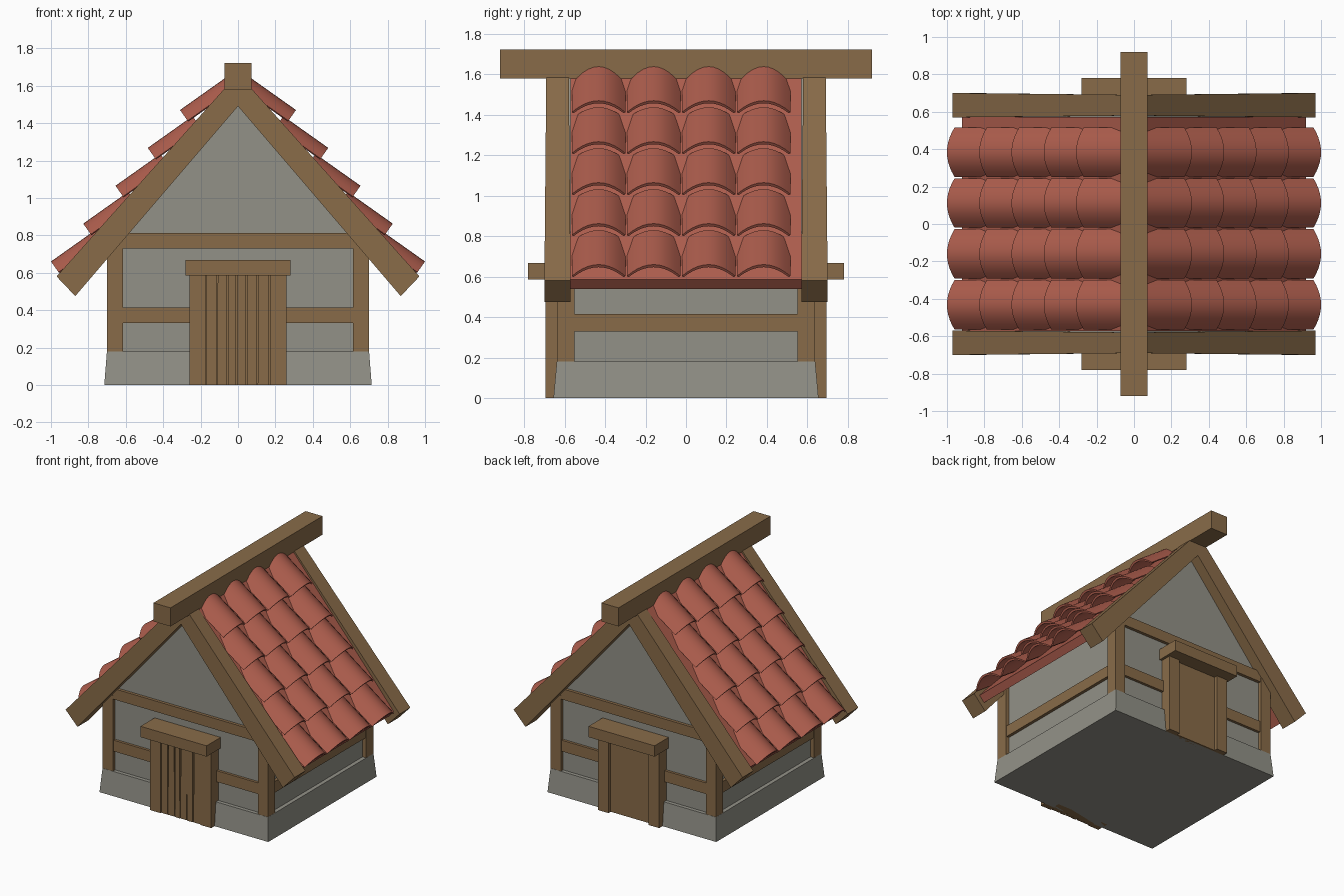
import bpy, bmesh, math, random
from mathutils import Vector

random.seed(4)
if "Cube" in bpy.data.objects:
    bpy.data.objects.remove(bpy.data.objects["Cube"])


def material(name, color):
    m = bpy.data.materials.new(name)
    m.use_nodes = True
    m.diffuse_color = color
    m.node_tree.nodes["Principled BSDF"].inputs["Base Color"].default_value = color
    return m


WOOD = material("brown wood", (0.25, 0.148, 0.066, 1))
STONE = material("grey plaster", (0.29, 0.285, 0.245, 1))
CLAY = material("red clay", (0.42, 0.11, 0.074, 1))


def prism_mesh(name, profile, y0, y1, mat):
    """Extrude an xz profile from y0 to y1."""
    bm = bmesh.new()
    face = bm.faces.new([bm.verts.new((x, y0, z)) for x, z in profile])
    ext = bmesh.ops.extrude_face_region(bm, geom=[face])
    new = [v for v in ext["geom"] if isinstance(v, bmesh.types.BMVert)]
    bmesh.ops.translate(bm, verts=new, vec=(0, y1 - y0, 0))
    bmesh.ops.recalc_face_normals(bm, faces=bm.faces)
    me = bpy.data.meshes.new(name)
    bm.to_mesh(me)
    bm.free()
    me.materials.append(mat)
    return me


def place(name, me, loc=(0, 0, 0), turn=0):
    ob = bpy.data.objects.new(name, me)
    ob.location = loc
    ob.rotation_euler.z = turn
    bpy.context.scene.collection.objects.link(ob)
    return ob


def prism(name, profile, y0, y1, mat):
    return place(name, prism_mesh(name, profile, y0, y1, mat))


def box(name, x, y, z, mat=WOOD):
    rect = [(x[0], z[0]), (x[1], z[0]), (x[1], z[1]), (x[0], z[1])]
    return prism(name, rect, y[0], y[1], mat)


def span(side, a, b):
    return sorted((side * a, side * b))


# Stone footing, slightly narrower at the top
footing = box("footing", (-0.715, 0.715), (-0.655, 0.655), (0, 0.18), STONE)
for v in footing.data.vertices:
    if v.co.z > 0.1:
        v.co.x *= 0.98
        v.co.y *= 0.975

# Plastered body with gables
prism("walls", [(-0.67, 0.17), (0.67, 0.17), (0.67, 0.82), (0, 1.6), (-0.67, 0.82)],
      -0.61, 0.61, STONE)

# Timber frame
for sx in (-1, 1):
    for sy in (-1, 1):
        box("corner_post", span(sx, 0.615, 0.7), span(sy, 0.55, 0.637), (0.18, 0.76))
    box("side_rail", span(sx, 0.62, 0.693), (-0.56, 0.56), (0.33, 0.415))
for sy in (-1, 1):
    box("middle_rail", (-0.63, 0.63), span(sy, 0.56, 0.63), (0.33, 0.415))
    box("tie_beam", (-0.66, 0.66), span(sy, 0.56, 0.633), (0.73, 0.812))

# Doorways on both gable ends
for sy in (-1, 1):
    box("lintel", (-0.28, 0.28), span(sy, 0.6, 0.78), (0.585, 0.668))
    box("door_panel", (-0.18, 0.18), span(sy, 0.6, 0.668), (0, 0.59))
    for sx in (-1, 1):
        box("door_post", span(sx, 0.17, 0.26), span(sy, 0.6, 0.695), (0, 0.59))

# Uneven planks on the front door
edges = [-0.17, -0.113, -0.055, -0.008, 0.045, 0.103, 0.17]
for a, b in zip(edges, edges[1:]):
    g = [random.uniform(0.001, 0.006) for _ in range(4)]
    prism("door_plank", [(a + g[0], 0), (b - g[1], 0), (b - g[2], 0.587), (a + g[3], 0.587)],
          -0.685 - g[0], -0.65, WOOD)

# Roof deck under the tiles
prism("roof_deck", [(0, 1.66), (0.92, 0.585), (0.88, 0.54), (0, 1.57),
                    (-0.88, 0.54), (-0.92, 0.585)], -0.572, 0.572, CLAY)

# Barge boards, thicker towards the eaves
for sy in (-1, 1):
    for sx in (-1, 1):
        pts = [(0, 1.665), (0.97, 0.58), (0.87, 0.475), (0, 1.49)]
        board = prism("barge_board", [(sx * x, z) for x, z in pts], sy * 0.58, sy * 0.69, WOOD)
        for v in board.data.vertices:
            if v.co.z < 1:
                v.co.y += 0.01 * (1 if abs(v.co.y) > 0.63 else -1) * sy

# Ridge beam
box("ridge_beam", (-0.072, 0.072), (-0.92, 0.92), (1.58, 1.722))

# Curved roof tile: arched section swept along its slope
N = 10
arch = [(-1 + 2 * i / N) for i in range(N + 1)]
outer = [(0.132 * t, -0.07 * t * t) for t in arch]
inner = [(0.124 * t, -0.016 - 0.06 * t * t) for t in reversed(arch)]
tile = prism_mesh("roof_tile", outer + inner, 0, 0.294, CLAY)
down = Vector((0.24, 0, -0.17)).normalized()
up = Vector((0.17, 0, 0.24)).normalized()
for v in tile.vertices:
    across, along, high = v.co
    v.co = up * high - down * along + Vector((0, across, 0))
tile.flip_normals()
bm = bmesh.new()
bm.from_mesh(tile)
bmesh.ops.recalc_face_normals(bm, faces=bm.faces)
bm.to_mesh(tile)
bm.free()
tile.shade_smooth()
tile.set_sharp_from_angle(angle=math.radians(35))

# Rows and columns of tiles on both slopes
for side in (1, -1):
    for row in range(5):
        for col in range(4):
            x = 0.31 + 0.1725 * row
            place("roof_tile", tile, (side * x, -0.432 + 0.272 * col, 1.47 - 0.2025 * row),
                  0 if side > 0 else math.pi)
